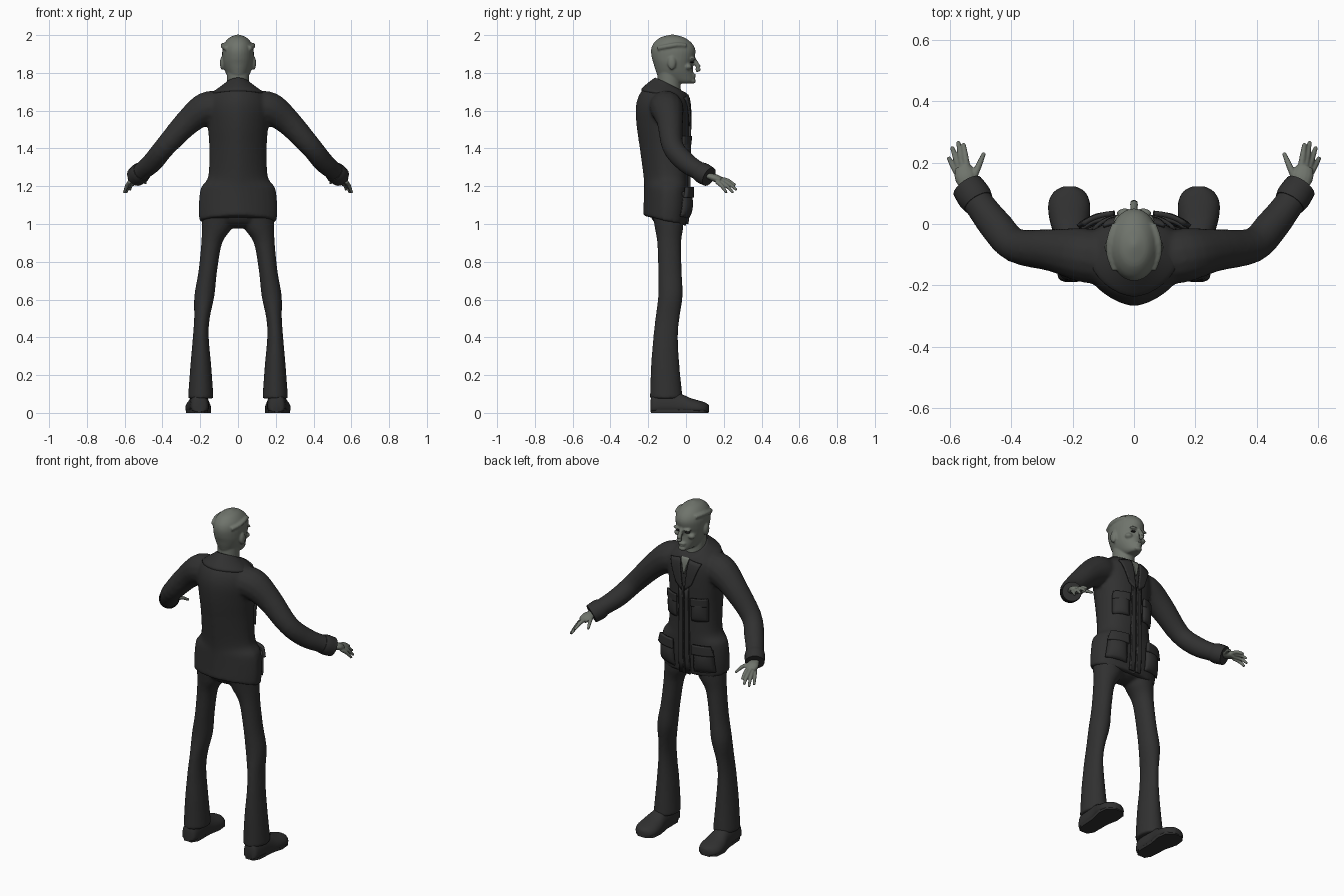
import bpy, bmesh, math
from mathutils import Vector

if "Cube" in bpy.data.objects:
    bpy.data.objects.remove(bpy.data.objects["Cube"])


def material(name, rgb):
    m = bpy.data.materials.new(name)
    m.use_nodes = True
    m.diffuse_color = (*rgb, 1)
    bsdf = m.node_tree.nodes["Principled BSDF"]
    bsdf.inputs["Base Color"].default_value = (*rgb, 1)
    bsdf.inputs["Roughness"].default_value = 0.9
    return m


SKIN = material("grey skin", (0.16, 0.175, 0.15))
CLOTH = material("charcoal cloth", (0.03, 0.03, 0.03))
DARK = material("dark eyes", (0.015, 0.015, 0.015))


def smooth_rows(rows, n=4):
    """Catmull-Rom interpolation of numeric rows."""
    out = []
    for i in range(len(rows) - 1):
        a, b, c, d = (rows[max(0, min(len(rows) - 1, i + k))] for k in (-1, 0, 1, 2))
        for j in range(n):
            t = j / n
            out.append([q + 0.5 * t * (r - p + t * (2*p - 5*q + 4*r - s + t * (3*(q - r) + s - p)))
                        for p, q, r, s in zip(a, b, c, d)])
    return out + [list(rows[-1])]


def spow(v, e):
    return math.copysign(abs(v) ** e, v)


def loft(bm, rings):
    loops = [[bm.verts.new(p) for p in ring] for ring in rings]
    for a, b in zip(loops, loops[1:]):
        for i in range(len(a)):
            j = (i + 1) % len(a)
            bm.faces.new((a[i], a[j], b[j], b[i]))
    bm.faces.new(loops[0][::-1])
    bm.faces.new(loops[-1])


def body_ring(row, cx=0, back=2.0, front=2.0, n=32):
    """Horizontal ring from (z back, z front, half width, y back, y front)."""
    zb, zf, rx, yb, yf = row
    cy, ring = (yb + yf) / 2, []
    for i in range(n):
        a = 2 * math.pi * i / n
        c, s = math.cos(a), math.sin(a)
        e = 2 / (front if s > 0 else back)
        t = (1 + s) / 2
        ring.append((cx + rx * spow(c, e), cy + (yf - yb) / 2 * spow(s, e), zb + (zf - zb) * t))
    return ring


def tube(bm, pts, side=1, n=14, flat=1.0):
    """Round tube through (x, y, z, radius) points."""
    rows = smooth_rows(pts)
    pos = [Vector((r[0] * side, r[1], r[2])) for r in rows]
    rings = []
    for i, p in enumerate(pos):
        t = (pos[min(i + 1, len(pos) - 1)] - pos[max(i - 1, 0)]).normalized()
        u = t.cross(Vector((0, 0, 1))).normalized()
        v = t.cross(u)
        rings.append([p + rows[i][3] * (u * math.cos(2*math.pi*k/n) + v * flat * math.sin(2*math.pi*k/n))
                      for k in range(n)])
    loft(bm, rings)


def ball(bm, centre, size):
    verts = bmesh.ops.create_uvsphere(bm, u_segments=16, v_segments=10, radius=1)["verts"]
    for v in verts:
        v.co = Vector([c + s * k for c, s, k in zip(centre, size, v.co)])


def finish(name, bm, mat, voxel=None, soften=4):
    bmesh.ops.recalc_face_normals(bm, faces=bm.faces)
    me = bpy.data.meshes.new(name)
    bm.to_mesh(me)
    bm.free()
    ob = bpy.data.objects.new(name, me)
    bpy.context.collection.objects.link(ob)
    me.materials.append(mat)
    for p in me.polygons:
        p.use_smooth = True
    if voxel:
        r = ob.modifiers.new("blend", "REMESH")
        r.mode, r.voxel_size, r.use_smooth_shade = "VOXEL", voxel, True
        s = ob.modifiers.new("soften", "SMOOTH")
        s.factor, s.iterations = 0.5, soften
    else:
        bpy.context.view_layer.objects.active = ob
        ob.select_set(True)
        bpy.ops.object.shade_smooth_by_angle(angle=math.radians(50))
        ob.select_set(False)
    return ob


# Jacket body and sleeves
TORSO = smooth_rows([
    (1.045, 0.99, .205, -.228, .0), (1.1, 1.09, .208, -.225, .01), (1.19, 1.19, .197, -.222, .012),
    (1.25, 1.25, .158, -.225, .012), (1.4, 1.4, .152, -.245, .012), (1.52, 1.52, .16, -.262, .015),
    (1.62, 1.61, .168, -.266, .014), (1.69, 1.66, .152, -.245, .008), (1.74, 1.685, .108, -.2, .0),
    (1.77, 1.7, .07, -.163, -.01)])
bm = bmesh.new()
loft(bm, [body_ring(r, back=1.6, front=2.6) for r in TORSO])
for side in (1, -1):
    tube(bm, [(.09, -.115, 1.62, .085), (.17, -.1, 1.61, .088), (.265, -.085, 1.54, .07),
              (.385, -.07, 1.41, .057), (.45, -.005, 1.33, .055), (.5, .06, 1.285, .05),
              (.535, .11, 1.258, .052)], side)
finish("jacket", bm, CLOTH, 0.01)

# Sleeve cuffs
for side, label in ((1, "left"), (-1, "right")):
    bm = bmesh.new()
    tube(bm, [(.507, .07, 1.279, .052), (.52, .09, 1.268, .056), (.542, .122, 1.25, .053)], side, 20)
    finish(label + "_cuff", bm, CLOTH)


def front_point(x, z, off):
    """Point on the front of the jacket."""
    row = min(TORSO, key=lambda r: abs(r[1] - z))
    below = [r for r in TORSO if r[1] <= z] or [TORSO[0]]
    above = [r for r in TORSO if r[1] > z] or [TORSO[-1]]
    a, b = below[-1], above[0]
    t = (z - a[1]) / (b[1] - a[1]) if b[1] != a[1] else 0
    t = max(0, min(1, t))
    rx, yb, yf = (a[k] + (b[k] - a[k]) * t for k in (2, 3, 4))
    h = max(0, 1 - abs(x / rx) ** 2.6) ** (1 / 2.6)
    return Vector((x, (yb + yf) / 2 + (yf - yb) / 2 * h + off, z))


def patch(name, corners, off, mat=CLOTH, bulge=0.0, thick=0.012, n=8):
    """Plate laid on the jacket front; corners are (x, z): bottom pair, then top pair."""
    a, b, c, d = (Vector(p) for p in corners)
    bm = bmesh.new()
    grid = []
    for j in range(n + 1):
        v, row = j / n, []
        for i in range(n + 1):
            u = i / n
            p = a.lerp(b, u).lerp(d.lerp(c, u), v)
            puff = bulge * math.sin(math.pi * u) ** .5 * math.sin(math.pi * v) ** .5 if 0 < i < n and 0 < j < n else 0
            row.append(bm.verts.new(front_point(p.x, p.y, off + puff)))
        grid.append(row)
    for j in range(n):
        for i in range(n):
            bm.faces.new((grid[j][i], grid[j][i+1], grid[j+1][i+1], grid[j+1][i]))
    ob = finish(name, bm, mat)
    s = ob.modifiers.new("thickness", "SOLIDIFY")
    s.thickness, s.offset = thick, 0


# Pockets with flaps, lapels and front edges
for side, label in ((1, "left_"), (-1, "right_")):
    def panel(name, pts, off, **kw):
        patch(label + name, [(x * side, z) for x, z in pts], off, **kw)
    panel("hip_pocket", [(.065, 1.03), (.18, 1.04), (.168, 1.17), (.07, 1.17)], .008, bulge=.022)
    panel("hip_flap", [(.062, 1.14), (.182, 1.14), (.165, 1.195), (.066, 1.195)], .026, thick=.016)
    panel("chest_pocket", [(.05, 1.33), (.13, 1.33), (.13, 1.45), (.05, 1.45)], .004, bulge=.014)
    panel("chest_flap", [(.047, 1.42), (.133, 1.42), (.133, 1.465), (.047, 1.465)], .014)
    panel("lapel", [(.008, 1.5), (.05, 1.54), (.1, 1.67), (.03, 1.685)], .008)
    panel("front_edge", [(.006, 1.0), (.036, 1.0), (.03, 1.52), (.006, 1.52)], .006)
patch("open_neck", [(-.003, 1.6), (.003, 1.6), (.026, 1.69), (-.026, 1.69)], .004, SKIN, thick=.008)

# Collar
bm = bmesh.new()
loft(bm, [body_ring(r, back=1.7, front=2.3) for r in smooth_rows([
    (1.705, 1.655, .14, -.236, .008), (1.72, 1.662, .14, -.232, .012),
    (1.755, 1.69, .092, -.192, .004), (1.775, 1.7, .068, -.163, -.012)])])
finish("collar", bm, CLOTH)

# Trousers: two flared legs and a seat
bm = bmesh.new()
for side in (1, -1):
    rows = smooth_rows([
        (.075, .197, .066, -.19, -.018), (.1, .197, .066, -.19, -.02), (.25, .197, .055, -.185, -.035),
        (.4, .197, .042, -.173, -.043), (.5, .191, .041, -.162, -.035), (.62, .178, .053, -.147, -.018),
        (.75, .16, .049, -.147, -.023), (.9, .139, .055, -.152, -.026), (.98, .112, .08, -.165, -.015),
        (1.07, .1, .09, -.18, -.01)])
    loft(bm, [body_ring((z, z, rx, yb, yf), cx * side) for z, cx, rx, yb, yf in rows])
ball(bm, (0, -.09, 1.06), (.17, .1, .085))
finish("trousers", bm, CLOTH, 0.009, 3)

# Shoes: rings run from heel to toe with a flat sole
for side, label in ((1, "left"), (-1, "right")):
    bm = bmesh.new()
    rings = []
    for y, cx, w, h in smooth_rows([
            (-.188, .205, .02, .06), (-.175, .204, .042, .095), (-.12, .204, .05, .11), (-.04, .207, .054, .1),
            (.02, .21, .066, .075), (.07, .211, .067, .06), (.105, .21, .05, .048), (.122, .21, .02, .035)]):
        rings.append([(side * (cx + w * spow(math.cos(a), .8)), y,
                       .005 + max(0, h * (.3 + .7 * math.sin(a)) if math.sin(a) > 0 else h * .3 * (1 + spow(math.sin(a), .5))))
                      for a in (2 * math.pi * i / 24 for i in range(24))])
    loft(bm, rings)
    finish(label + "_shoe", bm, CLOTH)
    # Sole plate
    bm = bmesh.new()
    outline = [(side * (cx + w * s), y) for s, seq in ((1, 1), (-1, -1)) for y, cx, w in
               [(-.185, .205, .025), (-.15, .204, .046), (-.04, .207, .05), (.03, .21, .066),
                (.09, .21, .06), (.12, .21, .025)][::seq]]
    loft(bm, [[(x, y, z) for x, y in outline] for z in (0, .018)])
    finish(label + "_sole", bm, CLOTH)

# Head: skull, jaw, neck and facial features
bm = bmesh.new()
loft(bm, [body_ring((z, z, rx, yb, yf)) for z, rx, yb, yf in smooth_rows([
    (1.745, .028, -.06, .03), (1.757, .042, -.1, .043), (1.78, .056, -.145, .043), (1.81, .069, -.16, .038),
    (1.85, .08, -.172, .036), (1.88, .083, -.181, .045), (1.92, .083, -.185, .05), (1.955, .073, -.173, .033),
    (1.985, .048, -.14, -.005), (1.998, .02, -.1, -.045), (2.003, .003, -.075, -.065)])])
loft(bm, [body_ring((z, z, rx, yb, yf)) for z, rx, yb, yf in
          [(1.64, .062, -.15, -.02), (1.72, .058, -.15, -.028), (1.8, .06, -.15, -.03)]])
tube(bm, [(0, .04, 1.88, .009), (0, .055, 1.85, .012), (0, .068, 1.822, .014), (0, .052, 1.813, .01)])
ball(bm, (0, .04, 1.79), (.024, .014, .006))
ball(bm, (0, .038, 1.778), (.022, .013, .006))
ball(bm, (0, .036, 1.757), (.024, .016, .014))
for side in (1, -1):
    ball(bm, (side * .031, .037, 1.874), (.026, .014, .009))
    ball(bm, (side * .045, .01, 1.832), (.022, .022, .016))
    ball(bm, (side * .083, -.075, 1.852), (.013, .022, .036))
    tube(bm, [(.06, .0, 1.945, .012), (.077, -.05, 1.948, .012), (.078, -.1, 1.94, .012),
              (.06, -.15, 1.93, .012)], side)
finish("head", bm, SKIN, 0.0055, 2)

# Eyes
for side, label in ((1, "left"), (-1, "right")):
    bm = bmesh.new()
    ball(bm, (side * .031, .03, 1.857), (.014, .012, .004))
    finish(label + "_eye", bm, DARK)

# Hands: wrist, palm, four fingers and a thumb
FINGERS = [((.572, .16, 1.225), (.603, .215, 1.165)), ((.565, .175, 1.228), (.592, .25, 1.165)),
           ((.556, .182, 1.235), (.572, .268, 1.18)), ((.543, .18, 1.24), (.555, .262, 1.205)),
           ((.522, .15, 1.245), (.488, .23, 1.215))]
for side, label in ((1, "left"), (-1, "right")):
    bm = bmesh.new()
    tube(bm, [(.525, .09, 1.268, .026), (.54, .125, 1.253, .028), (.549, .155, 1.243, .035),
              (.555, .185, 1.232, .028)], side, flat=.6)
    for base, tip in FINGERS:
        base, tip = Vector(base), Vector(tip)
        mid = base.lerp(tip, .5) + Vector((0, 0, .008))
        tube(bm, [(*base, .011), (*mid, .0105), (*tip, .007)], side, 10)
    finish(label + "_hand", bm, SKIN, 0.004, 2)
